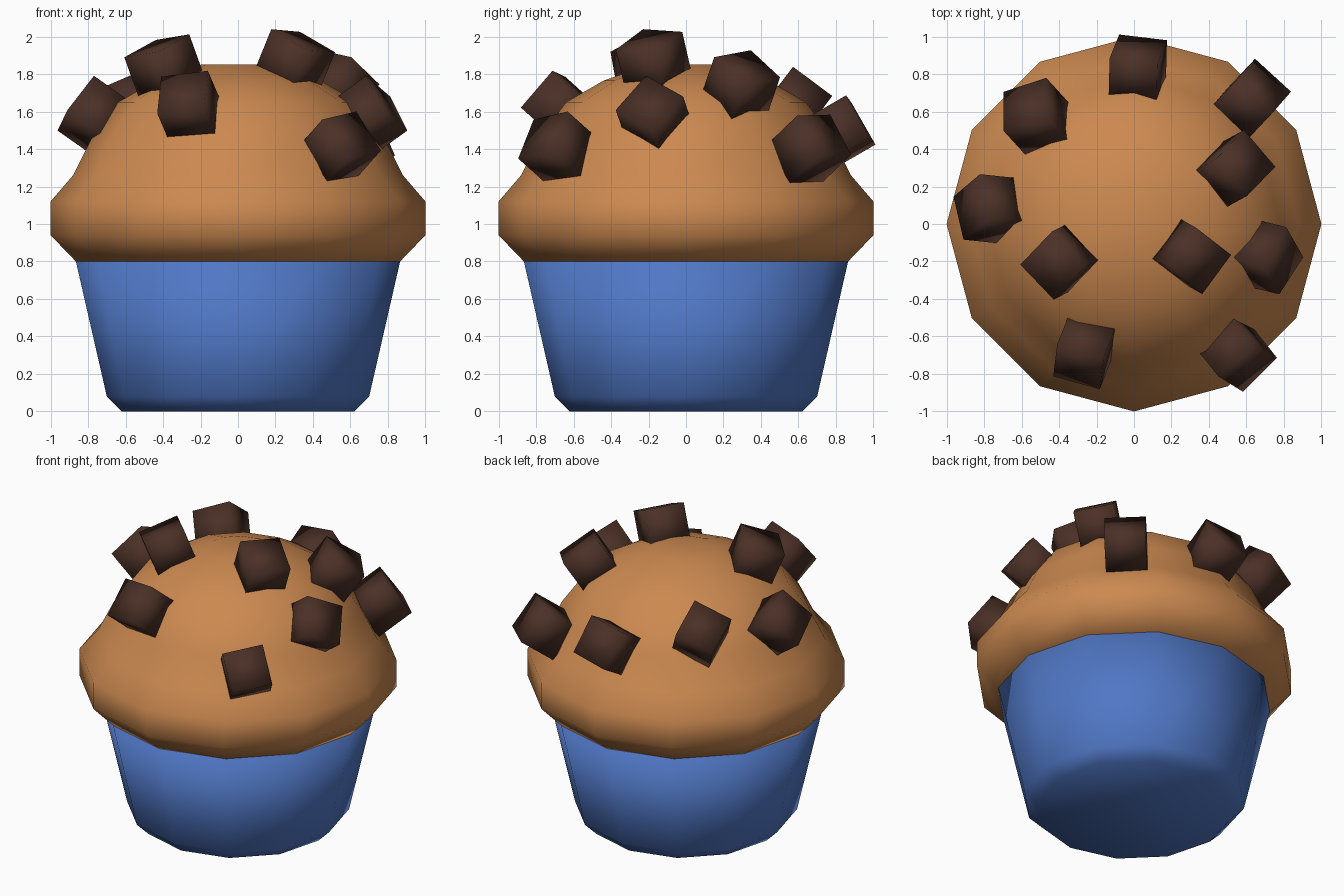
import bpy, bmesh, math
from mathutils import Vector, Matrix

if "Cube" in bpy.data.objects:
    bpy.data.objects.remove(bpy.data.objects["Cube"])

SIDES = 12


def material(name, rgb):
    m = bpy.data.materials.new(name)
    m.diffuse_color = (*rgb, 1)
    m.use_nodes = True
    m.node_tree.nodes["Principled BSDF"].inputs["Base Color"].default_value = m.diffuse_color
    return m


def add_object(name, bm, mat):
    bmesh.ops.recalc_face_normals(bm, faces=bm.faces[:])
    for f in bm.faces:
        f.smooth = True
    me = bpy.data.meshes.new(name)
    bm.to_mesh(me)
    bm.free()
    me.materials.append(mat)
    ob = bpy.data.objects.new(name, me)
    bpy.context.collection.objects.link(ob)
    return ob


def lathe(name, profile, mat):
    """Twelve-sided turned solid, capped at both ends."""
    bm = bmesh.new()
    rings = [[bm.verts.new((r * math.cos(math.tau * i / SIDES),
                            r * math.sin(math.tau * i / SIDES), z))
              for i in range(SIDES)] for r, z in profile]
    for a, b in zip(rings, rings[1:]):
        for i in range(SIDES):
            j = (i + 1) % SIDES
            bm.faces.new((a[i], a[j], b[j], b[i]))
    bm.faces.new(rings[0])
    bm.faces.new(rings[-1])
    return add_object(name, bm, mat)


blue = material("blue paper", (0.08, 0.185, 0.56))
golden = material("golden cake", (0.60, 0.25, 0.08))
brown = material("dark chocolate", (0.07, 0.03, 0.02))

# Paper cup and cake dome
lathe("paper_cup", [(0.62, 0), (0.70, 0.08), (0.865, 0.8)], blue)
lathe("cake_top", [(0.865, 0.8), (1, 0.94), (1, 1.12), (0.88, 1.26),
                   (0.78, 1.46), (0.64, 1.65), (0.44, 1.765), (0.2, 1.85)], golden)

# Chocolate chunks: centre x, y, z, tilt away from vertical, spin (degrees)
chunks = [
    (0.02, 0.82, 1.49, 60, -12),
    (-0.52, 0.57, 1.62, 45, 10),
    (-0.76, 0.08, 1.57, 55, 25),
    (-0.39, -0.20, 1.83, 22, 45),
    (0.30, -0.17, 1.86, 25, -37),
    (0.53, 0.29, 1.73, 35, -47),
    (0.69, -0.17, 1.57, 55, -45),
    (0.62, 0.66, 1.40, 55, -42),
    (0.54, -0.68, 1.40, 55, -40),
    (-0.26, -0.67, 1.62, 50, -12),
]
for n, (x, y, z, tilt, spin) in enumerate(chunks, 1):
    t = math.radians(tilt)
    out = Vector((x, y, 0)).normalized() * math.sin(t)
    out.z = math.cos(t)
    bm = bmesh.new()
    bmesh.ops.create_cube(bm, size=0.26)
    rot = Vector((0, 0, 1)).rotation_difference(out).to_matrix().to_4x4()
    bm.transform(Matrix.Translation((x, y, z)) @ rot
                 @ Matrix.Rotation(math.radians(spin), 4, 'Z'))
    add_object(f"chocolate_chunk_{n}", bm, brown)
